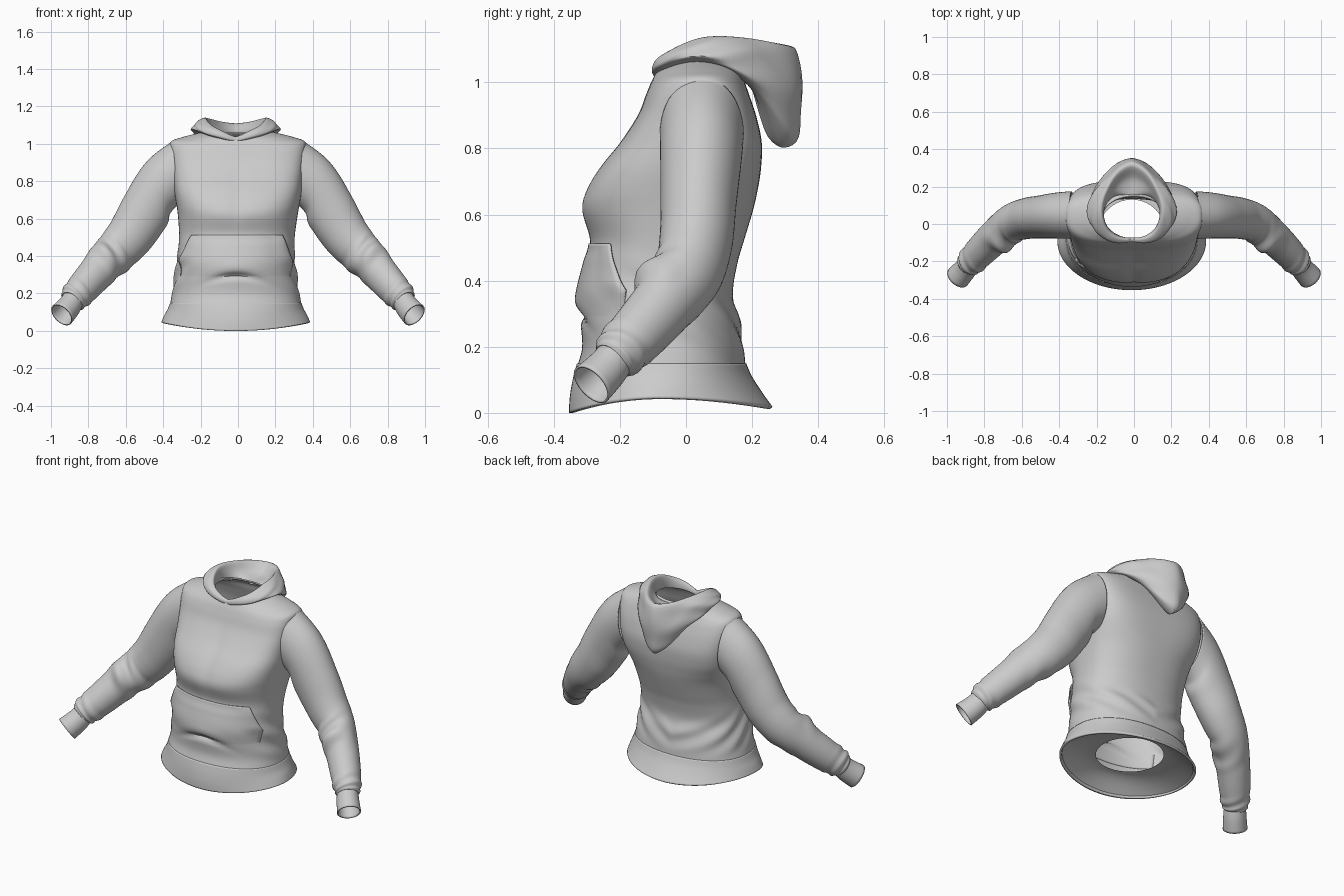
import bpy, bmesh, math
from mathutils import Vector

if "Cube" in bpy.data.objects:
    bpy.data.objects.remove(bpy.data.objects["Cube"])

fabric = bpy.data.materials.new("grey_fabric")
fabric.use_nodes = True
GREY = (0.6, 0.6, 0.6, 1)
fabric.diffuse_color = GREY
fabric.node_tree.nodes["Principled BSDF"].inputs["Base Color"].default_value = GREY


def spline(keys, t):
    """Smooth blend through a list of tuples, t in key-index units."""
    i = max(0, min(int(t), len(keys) - 2))
    f = t - i
    a, b, c, d = (keys[max(0, min(j, len(keys) - 1))] for j in (i - 1, i, i + 1, i + 2))
    return [q + 0.5 * f * (r - p + f * (2 * p - 5 * q + 4 * r - s + f * (3 * (q - r) + s - p)))
            for p, q, r, s in zip(a, b, c, d)]


def smooth(lo, hi, v):
    v = max(0, min(1, (v - lo) / (hi - lo)))
    return v * v * (3 - 2 * v)


def window(lo, hi, v, edge):
    return smooth(lo, lo + edge, v) * (1 - smooth(hi - edge, hi, v))


def bump(v, width):
    return math.exp(-(v / width) ** 2)


def sheet(name, rows, wrap=True, wrap_rows=False, thick=0.008):
    """Skin rows of points into a cloth surface with thickness."""
    bm = bmesh.new()
    grid = [[bm.verts.new(p) for p in row] for row in rows]
    n, m = len(grid), len(grid[0])
    for i in range(n if wrap_rows else n - 1):
        for j in range(m if wrap else m - 1):
            k, l = (i + 1) % n, (j + 1) % m
            bm.faces.new((grid[i][j], grid[i][l], grid[k][l], grid[k][j]))
    bmesh.ops.recalc_face_normals(bm, faces=bm.faces)
    mesh = bpy.data.meshes.new(name)
    bm.to_mesh(mesh)
    bm.free()
    ob = bpy.data.objects.new(name, mesh)
    bpy.context.collection.objects.link(ob)
    mesh.materials.append(fabric)
    if thick:
        mod = ob.modifiers.new("thickness", "SOLIDIFY")
        mod.thickness, mod.offset = thick, -1
    bpy.ops.object.select_all(action="DESELECT")
    ob.select_set(True)
    bpy.context.view_layer.objects.active = ob
    bpy.ops.object.shade_smooth_by_angle(angle=math.radians(50))


# Torso sections: z front, z side, z back, half width, y front, y back, y widest, squareness
TORSO = [
    (0.145, 0.145, 0.145, 0.351, -0.328, 0.180, -0.07, 2.2),
    (0.20, 0.20, 0.20, 0.340, -0.314, 0.174, -0.07, 2.2),
    (0.28, 0.28, 0.28, 0.328, -0.320, 0.160, -0.07, 2.2),
    (0.36, 0.36, 0.36, 0.318, -0.328, 0.142, -0.07, 2.2),
    (0.45, 0.45, 0.45, 0.310, -0.308, 0.155, -0.06, 2.3),
    (0.52, 0.52, 0.52, 0.310, -0.290, 0.175, -0.05, 2.4),
    (0.61, 0.61, 0.61, 0.319, -0.315, 0.202, -0.03, 2.5),
    (0.67, 0.67, 0.67, 0.328, -0.303, 0.216, -0.01, 2.8),
    (0.74, 0.74, 0.74, 0.340, -0.262, 0.227, 0.02, 3.2),
    (0.82, 0.82, 0.82, 0.348, -0.198, 0.229, 0.04, 3.5),
    (0.90, 0.90, 0.90, 0.356, -0.146, 0.212, 0.05, 3.6),
    (0.96, 0.97, 0.96, 0.363, -0.122, 0.192, 0.05, 3.2),
    (0.995, 1.013, 0.995, 0.358, -0.108, 0.180, 0.045, 2.6),
    (1.015, 1.035, 1.025, 0.300, -0.098, 0.172, 0.045, 2.3),
    (1.03, 1.052, 1.045, 0.235, -0.090, 0.162, 0.045, 2.1),
    (1.035, 1.068, 1.06, 0.165, -0.080, 0.150, 0.045, 2.0),
]
HEM = [
    (0.00, 0.046, 0.018, 0.398, -0.354, 0.262, -0.09, 2.0),
    (0.045, 0.08, 0.06, 0.384, -0.352, 0.232, -0.08, 2.0),
    (0.10, 0.115, 0.11, 0.365, -0.343, 0.200, -0.07, 2.1),
    (0.15, 0.15, 0.15, 0.351, -0.330, 0.182, -0.07, 2.2),
]
CX = -0.012  # the hem and hood sit slightly to the right


def body_point(keys, t, a, out=0.0, folds=True):
    """Point at height key t and angle a measured from the front."""
    zf, zs, zb, rx, yf, yb, yc, n = spline(keys, t)
    s, c = math.sin(a), math.cos(a)
    r = (abs(s) ** n + abs(c) ** n) ** (-1 / n)
    z = zs * s * s + (zf if c > 0 else zb) * c * c
    depth = yc - yf if c > 0 else yb - yc
    x, y = rx * r * s, yc - depth * r * c
    if folds:
        turn = abs(math.atan2(s, c))
        # diagonal drapes from the sides, falling towards the back
        out += (0.006 * math.sin(48 * (z + 0.17 * turn) + 1.2 * math.sin(2 * a + 0.5))
                * window(0.15, 0.56 - 0.06 * turn, z, 0.12) * smooth(0.8, 1.3, turn))
        if c > 0:
            # sagging crease over the lower belly, and a soft chest centre
            out -= 0.020 * bump(z - 0.295 + 1.4 * x * x, 0.014) * bump(x, 0.12)
            out += 0.005 * bump(z - 0.335 + 1.2 * x * x, 0.03) * bump(x, 0.18)
            out -= 0.006 * bump(x, 0.035) * window(0.52, 0.95, z, 0.15)
    cx = CX * (1 - smooth(0.3, 0.7, z))
    return Vector((cx + x + out * s, y - out * c, z))


def body_rows(keys, steps, folds):
    last = len(keys) - 1
    return [[body_point(keys, last * i / steps, math.tau * j / 112, 0, folds)
             for j in range(112)] for i in range(steps + 1)]


sheet("torso", body_rows(TORSO, 90, True))
hem_rows = body_rows(HEM, 12, False)
sheet("hem_band", hem_rows, thick=0.012)

# Lining inside the hem, drawn inwards to an oval opening
lining = []
for i in range(9):
    f = i / 8
    row = []
    for j, p in enumerate(hem_rows[0]):
        a = math.tau * j / 112
        hole = Vector((CX + 0.18 * math.sin(a), -0.05 - 0.18 * math.cos(a), 0.09))
        q = p.lerp(hole, f)
        q.z = p.z + (hole.z - p.z) * math.sin(f * math.pi / 2)
        row.append(q)
    lining.append(row)
sheet("hem_lining", lining, thick=0)


def front_point(x, z, out):
    """Point on the front of the torso at a given x and z."""
    lo, hi = 0.0, 10.0
    for _ in range(25):
        mid = (lo + hi) / 2
        lo, hi = (mid, hi) if spline(TORSO, mid)[0] < z else (lo, mid)
    k = spline(TORSO, lo)
    u = min(0.995, abs(x) / k[3]) ** k[7]
    a = math.atan((u / (1 - u)) ** (1 / k[7]))
    return body_point(TORSO, lo, math.copysign(a, x), out)


# Front pouch pocket with slanted hand openings, merging into the cloth below
pocket = []
for i in range(41):
    z = 0.18 + 0.332 * i / 40
    half = 0.295 - 0.057 * max(0, z - 0.37) / 0.142
    row = []
    for j in range(49):
        u = j / 24 - 1
        gape = 0.010 * smooth(0.7, 1, abs(u)) * window(0.34, 0.54, z, 0.06)
        row.append(front_point(half * u, z, -0.004 + 0.009 * smooth(0.2, 0.4, z) + gape))
    pocket.append(row)
sheet("pouch_pocket", pocket, wrap=False, thick=0.006)

# Sleeve path: x, y, z, radius across the arm upright, radius sideways
SLEEVE = [
    (0.334, 0.048, 0.845, 0.172, 0.127), (0.415, 0.045, 0.772, 0.166, 0.123),
    (0.495, 0.038, 0.642, 0.141, 0.115), (0.570, 0.030, 0.518, 0.128, 0.110),
    (0.650, 0.005, 0.425, 0.117, 0.102), (0.735, -0.062, 0.335, 0.101, 0.093),
    (0.815, -0.140, 0.245, 0.091, 0.085), (0.872, -0.202, 0.182, 0.080, 0.075),
    (0.892, -0.226, 0.158, 0.060, 0.058),
]
CUFF = [(0.880, -0.212, 0.168, 0.060, 0.058), (0.905, -0.244, 0.128, 0.065, 0.062),
        (0.942, -0.286, 0.086, 0.070, 0.066)]


def tube_rows(keys, steps, side, sleeve):
    rows, last = [], len(keys) - 1
    for i in range(steps + 1):
        t = last * i / steps
        x, y, z, rv, ru = spline(keys, t)
        ahead = Vector(spline(keys, min(last, t + 0.1))[:3])
        axis = (ahead - Vector(spline(keys, max(0, t - 0.1))[:3])).normalized()
        if sleeve:
            # the armhole lies nearly upright, then turns along the arm
            axis = Vector((1, 0, -0.09)).lerp(axis, smooth(0, 3, t)).normalized()
        u = Vector((0, 0, 1)).cross(axis).normalized()
        v = axis.cross(u)
        row = []
        for j in range(48):
            a = math.tau * j / 48
            c, s = math.cos(a), math.sin(a)
            d = 0.0
            if sleeve:
                # bunched cloth at the elbow and above the cuff
                d += 0.007 * math.sin(7 * t + 2.2 * s + 3 * c) * window(3.6, 5.5, t, 0.7) * (0.5 - 0.5 * c)
                d += 0.004 * math.sin(9 * t + 3 * c) * window(6.2, 7.8, t, 0.5)
                d += 0.022 * bump(t - 4.75, 0.28) * max(0, 0.75 * s - 0.7 * c)
            p = Vector((x, y, z)) + u * c * (ru + d) + v * s * (rv + d)
            row.append((side * p.x, p.y, p.z))
        rows.append(row)
    return rows


for side, label in ((1, "left"), (-1, "right")):
    sheet(label + "_sleeve", tube_rows(SLEEVE, 72, side, True))
    sheet(label + "_cuff", tube_rows(CUFF, 8, side, False), thick=0.007)

# Hood sections from front to back, each a loop of (radius, height) pairs:
# neck, inner rim, top rim, outer side, outer bottom, underside, return to neck
HOOD = [
    (.122, 1.018, .124, 1.030, .130, 1.038, .142, 1.032, .144, 1.018, .136, 1.008, .126, 1.010),
    (.138, 1.038, .142, 1.070, .156, 1.088, .184, 1.076, .192, 1.050, .172, 1.038, .146, 1.032),
    (.152, 1.055, .150, 1.105, .164, 1.136, .212, 1.112, .236, 1.080, .210, 1.064, .165, 1.050),
    (.135, 1.050, .160, 1.092, .192, 1.134, .238, 1.080, .244, 0.995, .205, 0.985, .150, 1.030),
    (.092, 1.045, .190, 1.060, .280, 1.104, .302, 0.920, .272, 0.810, .198, 0.835, .135, 1.020),
]


def hood_row(j, count):
    phi = math.tau * j / count
    turn = min(phi, math.tau - phi)
    k = spline(HOOD, turn / math.pi * 4)
    loop = [tuple(k[i:i + 2]) for i in range(0, 14, 2)]
    loop = loop[-1:] + loop + loop[:2]
    row = []
    for i in range(42):
        t = 1 + i / 6
        r, z = spline(loop, t)
        # soft creases sweeping round the outer side
        r += 0.004 * math.sin(9 * turn + 5 * t) * window(3, 6, t, 0.8) * smooth(0.8, 1.6, turn)
        row.append((CX + r * math.sin(phi), 0.05 - r * math.cos(phi), z))
    return row


sheet("hood", [hood_row(j, 96) for j in range(96)], wrap_rows=True, thick=0)
